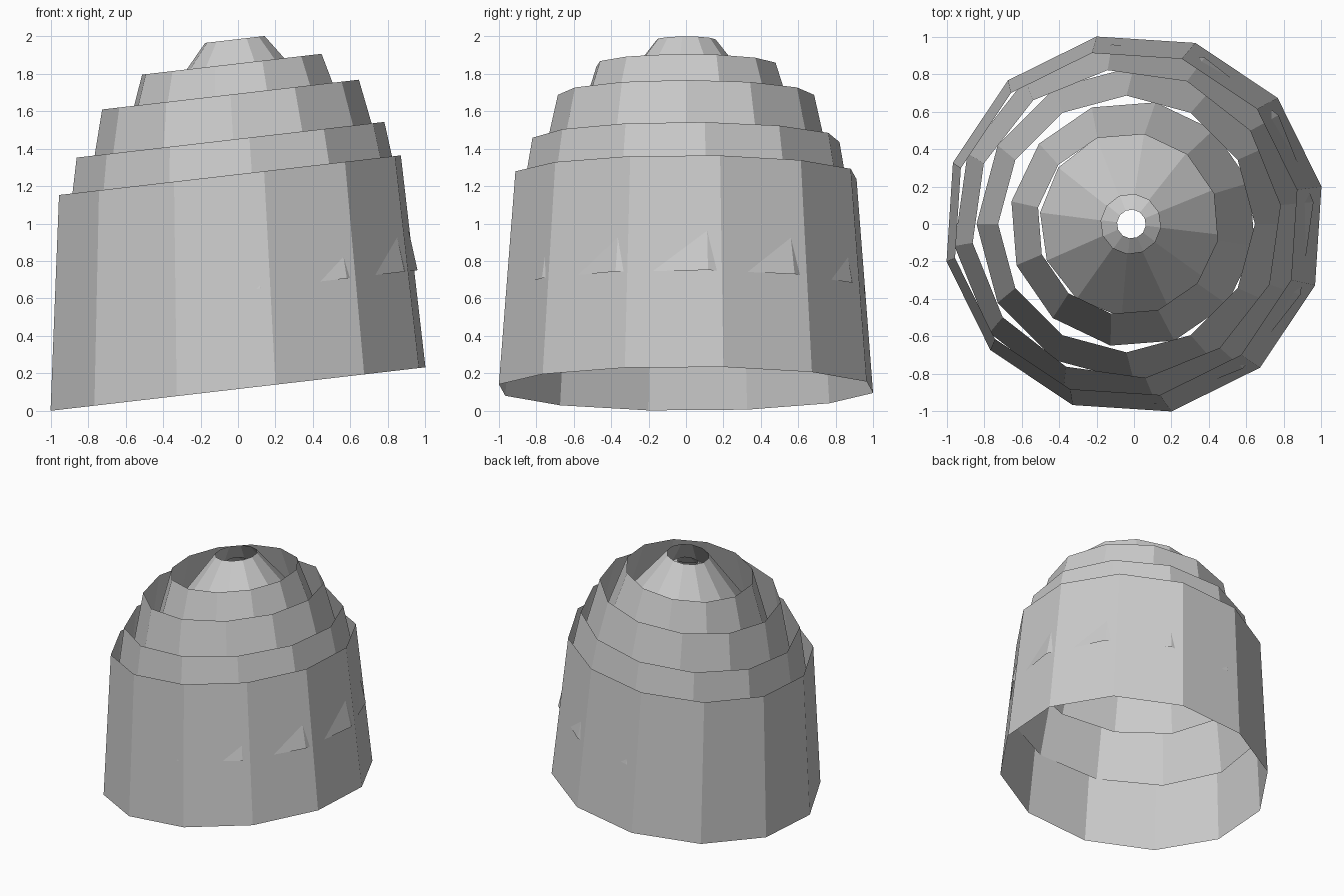
import bpy
import bmesh
import math

if "Cube" in bpy.data.objects:
    bpy.data.objects.remove(bpy.data.objects["Cube"])

SIDES = 12

# Each shell is an open, slightly leaning 12-sided frustum:
# name, phase in degrees, bottom (centre x, z, radius), top (centre x, z, radius)
SHELLS = [
    ("outer_shell", 11.3, (0.0, 0.117, 1.02), (-0.043, 1.258, 0.93)),
    ("second_shell", 7.0, (0.0, 0.64, 0.965), (-0.04, 1.447, 0.827)),
    ("third_shell", 0.0, (0.0, 1.00, 0.84), (-0.04, 1.688, 0.685)),
    ("fourth_shell", 19.5, (-0.005, 1.31, 0.66), (-0.033, 1.85, 0.487)),
    ("top_cone", 23.0, (-0.005, 1.55, 0.50), (-0.017, 1.982, 0.16)),
    ("inner_cone", 23.0, (-0.005, 1.74, 0.33), (-0.014, 1.92, 0.077)),
]
SLOPE = 0.116  # rise of every rim towards +x


def ring(bm, phase, cx, cz, radius):
    verts = []
    for i in range(SIDES):
        a = math.radians(phase + 360 * i / SIDES)
        dx = radius * math.cos(a)
        verts.append(bm.verts.new((cx + dx, radius * math.sin(a), cz + SLOPE * dx)))
    return verts


def shell(name, phase, bottom, top):
    bm = bmesh.new()
    low = ring(bm, phase, *bottom)
    high = ring(bm, phase, *top)
    for i in range(SIDES):
        j = (i + 1) % SIDES
        bm.faces.new((low[i], low[j], high[j], high[i]))
    mesh = bpy.data.meshes.new(name)
    bm.to_mesh(mesh)
    bm.free()
    obj = bpy.data.objects.new(name, mesh)
    bpy.context.collection.objects.link(obj)


# Nested shells, from the outside in
for spec in SHELLS:
    shell(*spec)
